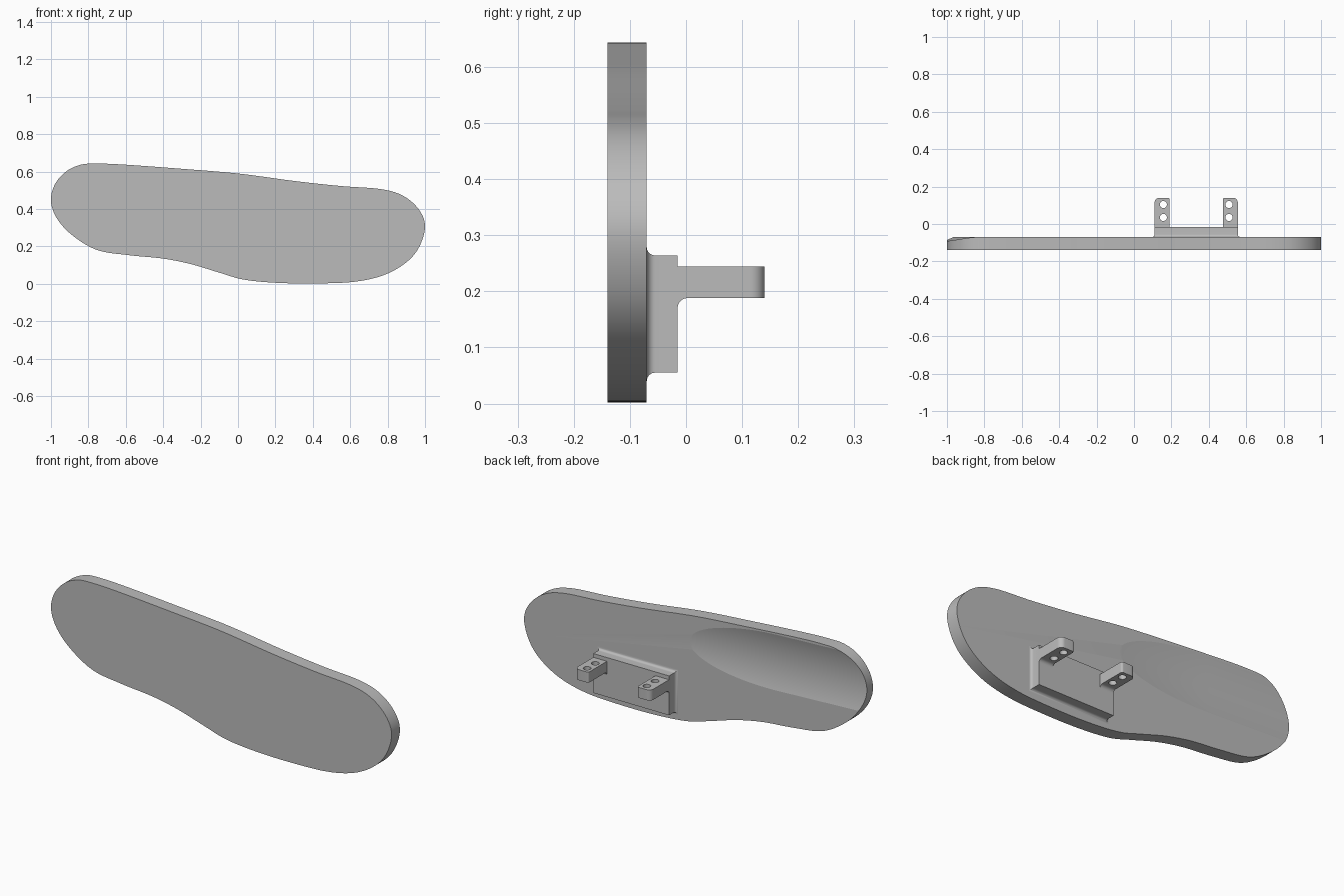
import bpy, bmesh, math
from mathutils import Vector

if "Cube" in bpy.data.objects:
    bpy.data.objects.remove(bpy.data.objects["Cube"], do_unlink=True)

grey = bpy.data.materials.new("plain_grey")
grey.use_nodes = True
grey.diffuse_color = (0.5, 0.5, 0.5, 1)
grey.node_tree.nodes["Principled BSDF"].inputs["Base Color"].default_value = (0.5, 0.5, 0.5, 1)


def loft(name, rings):
    """Closed solid through a list of equally long vertex rings."""
    bm = bmesh.new()
    loops = [[bm.verts.new(p) for p in ring] for ring in rings]
    n = len(loops[0])
    for a, b in zip(loops, loops[1:]):
        for i in range(n):
            j = (i + 1) % n
            bm.faces.new((a[i], a[j], b[j], b[i]))
    bm.faces.new(loops[0])
    bm.faces.new(loops[-1])
    bmesh.ops.recalc_face_normals(bm, faces=bm.faces)
    mesh = bpy.data.meshes.new(name)
    bm.to_mesh(mesh)
    bm.free()
    obj = bpy.data.objects.new(name, mesh)
    bpy.context.collection.objects.link(obj)
    mesh.materials.append(grey)
    return obj


def select(obj):
    bpy.ops.object.select_all(action='DESELECT')
    obj.select_set(True)
    bpy.context.view_layer.objects.active = obj


def smooth(obj, degrees):
    select(obj)
    bpy.ops.object.shade_smooth_by_angle(angle=math.radians(degrees))


def cut(obj, cutter):
    cutter.hide_render = True
    mod = obj.modifiers.new("cut", 'BOOLEAN')
    mod.operation, mod.solver, mod.object = 'DIFFERENCE', 'EXACT', cutter
    select(obj)
    bpy.ops.object.modifier_apply(modifier=mod.name)
    bpy.data.objects.remove(cutter, do_unlink=True)


def spline(points, steps):
    """Closed smooth curve through the points."""
    pts = [Vector(p) for p in points]
    out = []
    for i in range(len(pts)):
        a, b, c, d = (pts[(i + k - 1) % len(pts)] for k in range(4))
        for s in range(steps):
            t = s / steps
            out.append(0.5 * (2 * b + (c - a) * t + (2 * a - 5 * b + 4 * c - d) * t ** 2
                              + (3 * b - a - 3 * c + d) * t ** 3))
    return out


def circle(x, y, r, start=0, sweep=360, n=32):
    return [(x + r * math.cos(math.radians(start + sweep * i / n)),
             y + r * math.sin(math.radians(start + sweep * i / n))) for i in range(n + (sweep < 360))]


# Sole-shaped board
FRONT, BACK = -0.14, -0.07
outline = spline([
    (-1, .44), (-.98, .53), (-.92, .60), (-.84, .637), (-.75, .643), (-.6, .637), (-.3, .615),
    (0, .59), (.3, .55), (.55, .523), (.76, .507), (.88, .472), (.965, .40), (1, .31),
    (.97, .2), (.9, .115), (.78, .047), (.62, .011), (.4, .002), (.2, .006), (.03, .023),
    (-.1, .06), (-.25, .105), (-.4, .135), (-.58, .153), (-.75, .18), (-.88, .255), (-.965, .345)], 10)
board = loft("board", [[(x, y, z) for x, z in outline] for y in (FRONT, BACK)])

# Shallow scooped groove running out through the narrow end of the back
groove_rings = []
for i in range(41):
    x = 0.1 - 1.2 * i / 40
    t = min(1, (0.03 - x) / 0.53)
    depth = 0.02 * (1 - (1 - t) ** 2)
    mid = 0.45 - 0.045 * x
    arc = [(x, BACK - depth + (k / 100) ** 2 / 1.1, mid + k / 100) for k in range(-22, 23)]
    groove_rings.append([(x, 0.1, mid - 0.22)] + arc + [(x, 0.1, mid + 0.22)])
cut(board, loft("groove_cutter", groove_rings))
smooth(board, 6)

# Mounting plate with a fillet where it meets the board
X0, X1, Z0, Z1, TOP = 0.11, 0.555, 0.055, 0.264, -0.015
levels = [(BACK - 0.002, 0.015)]
for i in range(9):
    a = math.pi / 2 * i / 8
    levels.append((BACK + 0.015 * (1 - math.cos(a)), 0.015 * (1 - math.sin(a))))
levels.append((TOP, 0))
plate = loft("mounting_plate", [
    [(X0 - o, y, Z0 - o), (X1 + o, y, Z0 - o), (X1 + o, y, Z1 + o), (X0 - o, y, Z1 + o)]
    for y, o in levels])
smooth(plate, 30)

# Two drilled lugs, mirrored about the plate centre
MID, WIDE, END, LOW, HIGH = (X0 + X1) / 2, 0.08, 0.14, 0.188, 0.244
for side, name in ((1, "left"), (-1, "right")):
    outer, hole_x = (X1 - X0) / 2, (X1 - X0) / 2 - 0.047
    inner = outer - WIDE
    plan = ([(inner, TOP - 0.02), (outer, TOP - 0.02)]
            + circle(outer - 0.025, END - 0.025, 0.025, 0, 90, 10)
            + circle(inner + 0.01, END - 0.01, 0.01, 90, 90, 10))
    lug = loft(name + "_lug", [[(MID + side * x, y, z) for x, y in plan] for z in (LOW, HIGH)])
    for y in (0.035, 0.104):
        cut(lug, loft("drill", [[(MID + side * px, py, z) for px, py in circle(hole_x, y, 0.019)]
                                for z in (LOW - 0.05, HIGH + 0.05)]))
    smooth(lug, 30)
    # Concave fillet under the lug
    profile = [(TOP - 0.005, LOW + 0.005), (TOP - 0.005, LOW - 0.018)]
    profile += circle(TOP + 0.018, LOW - 0.018, 0.018, 180, -90, 10)
    profile.append((TOP + 0.018, LOW + 0.005))
    gusset = loft(name + "_lug_fillet", [[(MID + side * x, y, z) for y, z in profile]
                                         for x in (inner, outer)])
    smooth(gusset, 30)
